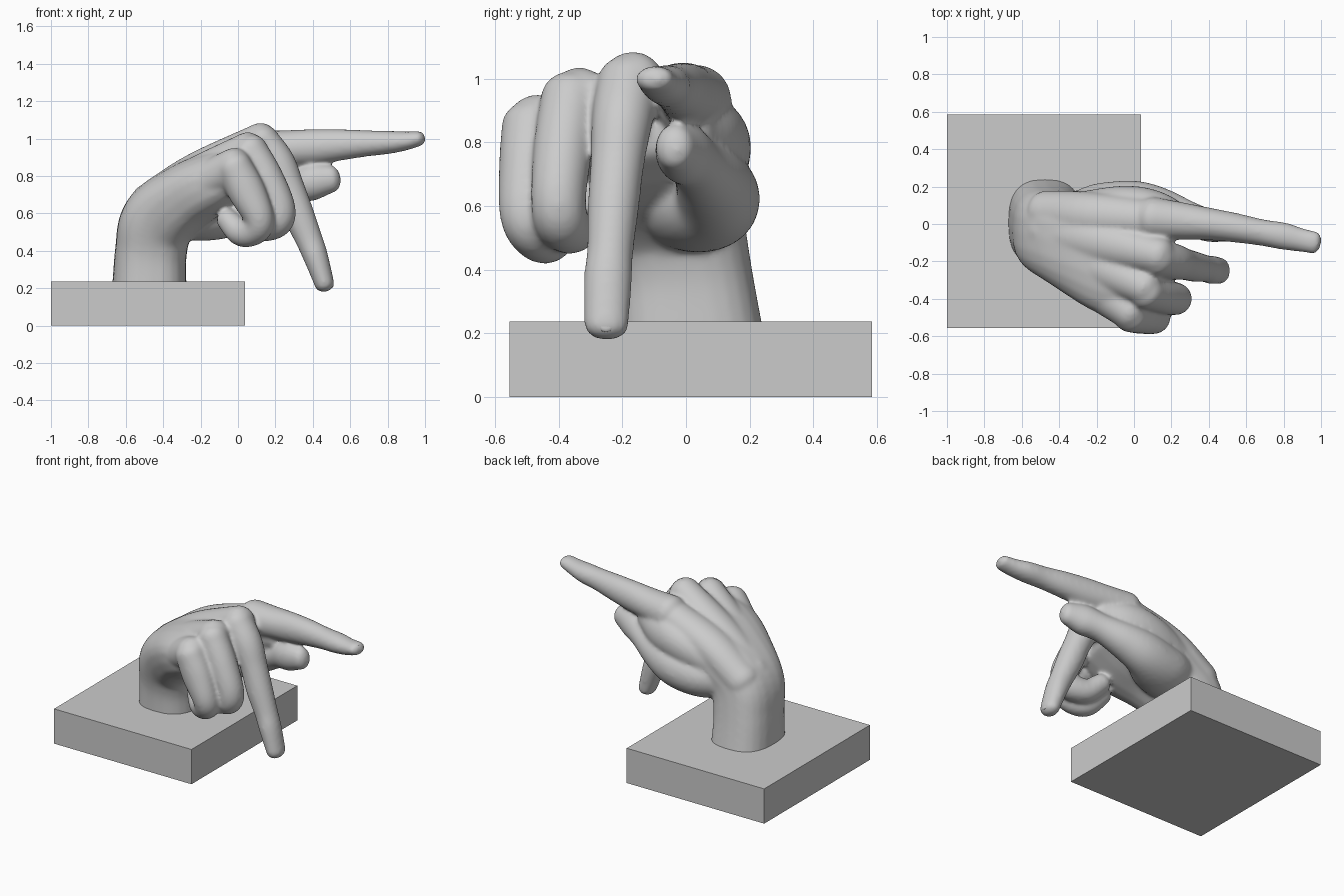
import bpy, bmesh, math
from mathutils import Vector, Matrix

cube = bpy.data.objects.get("Cube")
if cube:
    bpy.data.objects.remove(cube)

stone = bpy.data.materials.new("grey_stone")
stone.use_nodes = True
GREY = (0.6, 0.6, 0.6, 1)
stone.diffuse_color = GREY
stone.node_tree.nodes["Principled BSDF"].inputs["Base Color"].default_value = GREY

SIDES, STEPS = 24, 6


def make_object(name, bm):
    bmesh.ops.recalc_face_normals(bm, faces=bm.faces)
    mesh = bpy.data.meshes.new(name)
    bm.to_mesh(mesh)
    bm.free()
    mesh.materials.append(stone)
    obj = bpy.data.objects.new(name, mesh)
    bpy.context.collection.objects.link(obj)
    return obj


def smooth_path(stations):
    """Catmull-Rom through stations of (x, y, z, half width, half depth)."""
    p = [Vector(s if len(s) == 5 else (*s, s[3])) for s in stations]
    p = [p[0] * 2 - p[1]] + p + [p[-1] * 2 - p[-2]]
    out = []
    for a, b, c, d in zip(p, p[1:], p[2:], p[3:]):
        for i in range(STEPS):
            t = i / STEPS
            out.append((b * 2 + (c - a) * t + (a * 2 - b * 5 + c * 4 - d) * t ** 2
                        + (b * 3 - a - c * 3 + d) * t ** 3) / 2)
    return out + [p[-2]]


def loft(bm, stations, power=1.0, cap=0.8):
    """Sweep an oval along a path, with rounded ends."""
    path = smooth_path(stations)
    pos = [Vector(s[:3]) for s in path]
    rings = []
    for i, s in enumerate(path):
        tan = (pos[min(i + 1, len(pos) - 1)] - pos[max(i - 1, 0)]).normalized()
        side = (Vector((0, 1, 0)) - tan * tan.y).normalized()
        rings.append((pos[i], tan, side, s[3], s[4]))

    def rounded(ring, sign):
        c, tan, side, w, d = ring
        for k in range(1, 5):
            a = k * math.pi / 9
            f = math.cos(a)
            yield (c + tan * sign * min(w, d) * cap * math.sin(a), tan, side, w * f, d * f)

    rings = list(rounded(rings[0], -1))[::-1] + rings + list(rounded(rings[-1], 1))
    loops = []
    for c, tan, side, w, d in rings:
        up = tan.cross(side)
        loop = []
        for k in range(SIDES):
            a = 2 * math.pi * k / SIDES
            u, v = [math.copysign(abs(q) ** power, q) for q in (math.cos(a), math.sin(a))]
            loop.append(bm.verts.new(c + side * w * u + up * d * v))
        loops.append(loop)
    for a, b in zip(loops, loops[1:]):
        for k in range(SIDES):
            n = (k + 1) % SIDES
            bm.faces.new((a[k], a[n], b[n], b[k]))
    bm.faces.new(loops[0])
    bm.faces.new(loops[-1])


# Base block
bm = bmesh.new()
bmesh.ops.create_cube(bm, size=1)
bmesh.ops.scale(bm, verts=bm.verts, vec=(1.037, 1.14, 0.237))
bmesh.ops.translate(bm, verts=bm.verts, vec=(-0.481, 0.015, 0.1185))
make_object("base", bm)

# Wrist and palm
bm = bmesh.new()
loft(bm, [(-0.475, 0.01, 0.18, 0.235, 0.2), (-0.465, -0.015, 0.4, 0.22, 0.192),
          (-0.425, -0.05, 0.56, 0.235, 0.2), (-0.28, -0.1, 0.685, 0.285, 0.185),
          (-0.1, -0.16, 0.78, 0.33, 0.17), (0.04, -0.195, 0.85, 0.32, 0.135)],
     power=0.75, cap=0.6)

# Back-of-hand bones, each ending in a knuckle
for start, mid, end in (
        ((0.06, 0.63), (0.04, 0.8), (0.16, 0.015, 0.93, 0.11)),
        ((-0.04, 0.64), (-0.09, 0.81), (0.135, -0.17, 0.99, 0.1)),
        ((-0.11, 0.62), (-0.21, 0.785), (0.065, -0.34, 0.94, 0.1)),
        ((-0.15, 0.6), (-0.31, 0.735), (-0.01, -0.475, 0.855, 0.1))):
    loft(bm, [(-0.47, *start, 0.12), (-0.22, *mid, 0.13, 0.115), end])

# Index finger, pointing
loft(bm, [(0.1, 0.03, 0.93, 0.115), (0.26, 0.015, 0.945, 0.1), (0.4, 0.0, 0.955, 0.087, 0.096),
          (0.54, -0.02, 0.966, 0.079, 0.085), (0.68, -0.045, 0.974, 0.071),
          (0.8, -0.065, 0.98, 0.073, 0.063), (0.89, -0.085, 0.987, 0.064, 0.052),
          (0.968, -0.1, 1.0, 0.06, 0.041)])
# Middle finger, hanging down
loft(bm, [(0.12, -0.18, 0.985, 0.1), (0.21, -0.2, 0.87, 0.096), (0.27, -0.215, 0.74, 0.085),
          (0.322, -0.228, 0.6, 0.081, 0.084), (0.38, -0.238, 0.46, 0.073),
          (0.415, -0.245, 0.37, 0.076, 0.067), (0.463, -0.25, 0.222, 0.07, 0.053)])
# Ring finger, curled
loft(bm, [(0.06, -0.36, 0.94, 0.096), (0.15, -0.385, 0.79, 0.093), (0.22, -0.4, 0.63, 0.087),
          (0.2, -0.39, 0.55, 0.085), (0.09, -0.35, 0.53, 0.075), (0.0, -0.31, 0.6, 0.063)])
# Little finger, curled
loft(bm, [(-0.02, -0.485, 0.85, 0.095), (0.045, -0.5, 0.72, 0.088, 0.1),
          (0.11, -0.505, 0.585, 0.082), (0.1, -0.48, 0.52, 0.08), (0.02, -0.43, 0.495, 0.074),
          (-0.06, -0.37, 0.57, 0.06)])
# Thumb, with the fleshy mound at its root
loft(bm, [(-0.3, 0.0, 0.61, 0.17, 0.15), (-0.15, 0.05, 0.605, 0.175, 0.15),
          (0.0, 0.095, 0.63, 0.138, 0.14), (0.14, 0.08, 0.675, 0.115), (0.29, 0.035, 0.73, 0.088),
          (0.4, -0.01, 0.768, 0.086, 0.098), (0.5, -0.035, 0.785, 0.062, 0.074)])
# Web of skin between thumb and index finger
loft(bm, [(-0.3, 0.05, 0.7, 0.12), (-0.05, 0.085, 0.78, 0.12, 0.13), (0.12, 0.065, 0.82, 0.11, 0.13),
          (0.27, 0.02, 0.85, 0.07, 0.08)])

hand = make_object("hand", bm)
fuse = hand.modifiers.new("fuse", "REMESH")
fuse.mode = "VOXEL"
fuse.voxel_size = 0.011
fuse.use_smooth_shade = True
soften = hand.modifiers.new("soften", "SMOOTH")
soften.factor = 0.5
soften.iterations = 14


# Fingernails, as slim ovals set into the fingertips
def nail(name, centre, along, out, size):
    along = Vector(along).normalized()
    side = Vector(out).cross(along).normalized()
    out = along.cross(side)
    bm = bmesh.new()
    bmesh.ops.create_uvsphere(bm, u_segments=20, v_segments=10, radius=1)
    bmesh.ops.scale(bm, verts=bm.verts, vec=(size, size * 0.75, 0.012))
    turn = Matrix((along, side, out)).transposed().to_4x4()
    bmesh.ops.transform(bm, matrix=Matrix.Translation(centre) @ turn, verts=bm.verts)
    for f in bm.faces:
        f.smooth = True
    make_object(name, bm)


nail("index_nail", (0.945, -0.097, 1.024), (1, -0.2, 0.08), (0, 0, 1), 0.042)
nail("middle_nail", (0.492, -0.25, 0.25), (0.31, -0.04, -1), (1, 0, 0.3), 0.048)
nail("thumb_nail", (0.475, 0.018, 0.79), (1, -0.35, 0.2), (0.35, 1, 0), 0.05)
